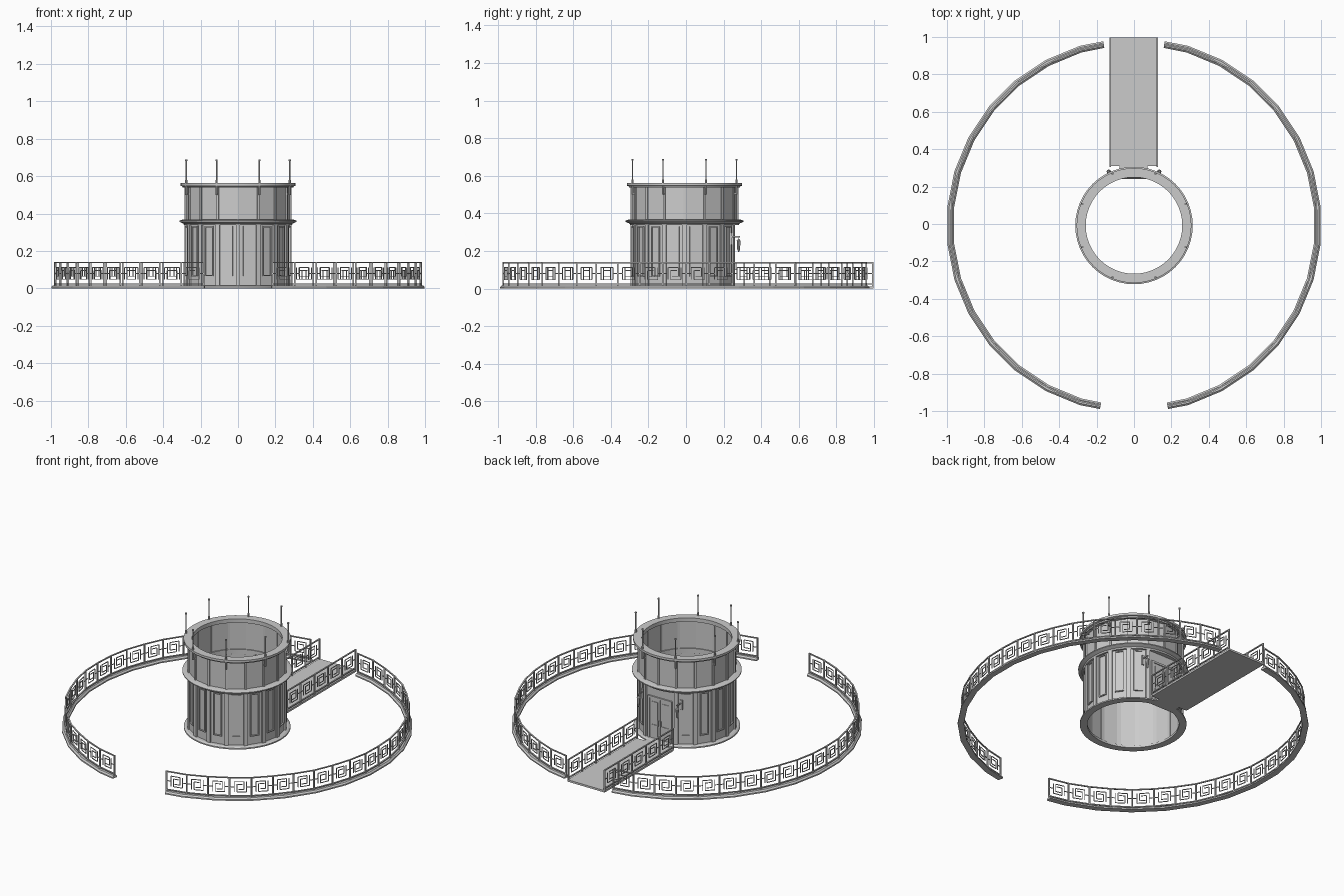
import bpy, bmesh
from math import radians, cos, sin
from mathutils import Vector

if "Cube" in bpy.data.objects:
    bpy.data.objects.remove(bpy.data.objects["Cube"])

CY = -0.008            # centre of the round parts in y
H = 5.625              # half a facet of the 32-sided outer ring


def finish(name, bm, smooth=False):
    bmesh.ops.recalc_face_normals(bm, faces=bm.faces)
    me = bpy.data.meshes.new(name)
    bm.to_mesh(me)
    bm.free()
    ob = bpy.data.objects.new(name, me)
    bpy.context.collection.objects.link(ob)
    if smooth:
        bpy.context.view_layer.objects.active = ob
        ob.select_set(True)
        bpy.ops.object.shade_smooth_by_angle(angle=radians(30))
        ob.select_set(False)
    return ob


def polar(r, a, z):
    return Vector((r * cos(radians(a)), CY + r * sin(radians(a)), z))


def sweep(bm, profile, angles, closed=True, scale=lambda a: 1):
    """Carry a closed (r, z) profile round the centre."""
    rows = [[bm.verts.new(polar(r * scale(a), a, z)) for r, z in profile] for a in angles]
    n, m = len(rows), len(profile)
    for i in range(n if closed else n - 1):
        p, q = rows[i], rows[(i + 1) % n]
        for j in range(m):
            k = (j + 1) % m
            bm.faces.new((p[j], p[k], q[k], q[j]))
    if not closed:
        bm.faces.new(rows[0])
        bm.faces.new(rows[-1])


def beam(bm, p, q, w, h, side=None):
    """Box from p to q, w along side, h across it."""
    p, q = Vector(p), Vector(q)
    d = (q - p).normalized()
    s = Vector(side).normalized() if side else d.cross(Vector((0, 0, 1))).normalized()
    t = d.cross(s)
    v = [[bm.verts.new(c + s * w / 2 * i + t * h / 2 * j)
          for i, j in ((-1, -1), (1, -1), (1, 1), (-1, 1))] for c in (p, q)]
    bm.faces.new(v[0])
    bm.faces.new(v[1])
    for i in range(4):
        k = (i + 1) % 4
        bm.faces.new((v[0][i], v[0][k], v[1][k], v[1][i]))


def ring(name, profile, n=48):
    bm = bmesh.new()
    sweep(bm, profile, [360 * i / n for i in range(n)])
    return finish(name, bm, True)


# Interlocking fret, half of it; the other half is turned about the panel centre
FRET = [((0, .08), (.22, .08)), ((.22, .048), (.22, .112)), ((.22, .112), (.66, .112)),
        ((.66, .112), (.66, .064)), ((.66, .064), (.4, .064))]


def railing(name, pts):
    bm = bmesh.new()
    for p, q in zip(pts, pts[1:]):
        n = (q - p).cross(Vector((0, 0, 1)))
        at = lambda u, z: p.lerp(q, u) + Vector((0, 0, z))
        for z in (.024, .138):
            beam(bm, at(0, z), at(1, z), .008, .006, n)
        for a, b in FRET:
            beam(bm, at(*a), at(*b), .004, .004, n)
            beam(bm, at(1 - a[0], .16 - a[1]), at(1 - b[0], .16 - b[1]), .004, .004, n)
    for p in pts:
        beam(bm, p + Vector((0, 0, .01)), p + Vector((0, 0, .141)), .008, .008, (1, 0, 0))
    return finish(name, bm)


# Outer kerb and its railing, two arcs with gaps at front and back
def facet(a):
    return cos(radians(H)) / cos(radians((a + H) % (2 * H) - H))


KERB = [(.967, 0), (1.003, 0), (1.003, .008), (.994, .016), (.976, .016), (.967, .008)]
for name, a0, a1 in (("right", -79.5, 80.5), ("left", 99.5, 259.5)):
    corners = [H + 2 * H * i for i in range(-20, 40)]
    angles = [a0] + [a for a in corners if a0 < a < a1] + [a1]
    bm = bmesh.new()
    sweep(bm, KERB, angles, False, facet)
    finish(name + "_kerb", bm)
    N = 22
    pts = []
    for i in range(N + 1):
        a = a0 + .2 + (a1 - a0 - .4) * i / N
        pts.append(polar(.985 * facet(a), a, 0))
    railing(name + "_ring_railing", pts)

# Walkway from the back edge to the door
bm = bmesh.new()
beam(bm, (-.002, .31, .006), (-.002, .998, .006), .258, .012)
beam(bm, (-.002, .24, .006), (-.002, .31, .006), .15, .012)
finish("walkway", bm)
for name, x in (("left", -.128), ("right", .124)):
    railing(name + "_walkway_railing", [Vector((x, .31 + .684 * i / 5, 0)) for i in range(6)])

# Rings of the tower
ring("base_ring", [(.262, 0), (.305, 0), (.305, .008), (.295, .014), (.262, .014)])
ring("middle_ring", [(.262, .338), (.288, .338), (.292, .346), (.314, .356),
                     (.314, .362), (.296, .368), (.262, .368)])
ring("top_ring", [(.258, .538), (.295, .538), (.297, .545), (.307, .548), (.307, .562), (.258, .562)])

# Sixteen-sided walls; the lower one leaves two facets open for the flat door wall
bm = bmesh.new()
sweep(bm, [(.272, .36), (.28, .36), (.28, .545), (.272, .545)], [22.5 * i for i in range(16)])
finish("upper_wall", bm)
bm = bmesh.new()
sweep(bm, [(.272, .008), (.28, .008), (.28, .35), (.272, .35)],
      [112.5 + 22.5 * i for i in range(15)], False)
finish("lower_wall", bm)

# Pilasters on the corners and framed panels on the facets
bm = bmesh.new()
for i in range(16):
    a = 22.5 * i
    tang = (-sin(radians(a)), cos(radians(a)), 0)
    beam(bm, polar(.276, a, .366), polar(.276, a, .54), .012, .02, tang)
    if i != 4:
        beam(bm, polar(.277, a, .01), polar(.277, a, .345), .024, .02, tang)
finish("pilasters", bm)
bm = bmesh.new()
for i in range(16):
    if i in (3, 4):
        continue
    a = 11.25 + 22.5 * i
    t = Vector((-sin(radians(a)), cos(radians(a)), 0))
    c = lambda u, z: polar(.275, a, z) + t * u
    for u in (-.024, .024):
        beam(bm, c(u, .065), c(u, .332), .006, .014, t)
    for z in (.068, .329):
        beam(bm, c(-.024, z), c(.024, z), .006, .014, (0, 0, 1))
finish("wall_panel_frames", bm)

# Flat door wall with a double door
Y = .252
bm = bmesh.new()
beam(bm, (0, Y - .003, .008), (0, Y - .003, .345), .216, .008, (1, 0, 0))
finish("door_wall", bm)
bm = bmesh.new()
for x in (-.078, .078):
    beam(bm, (x, Y, .01), (x, Y, .27), .012, .02, (1, 0, 0))
beam(bm, (0, Y, .265), (0, Y, .277), .168, .02, (1, 0, 0))
finish("door_frame", bm)
bm = bmesh.new()
for s in (-1, 1):
    beam(bm, (s * .0365, Y + .002, .012), (s * .0365, Y + .002, .264), .069, .008, (1, 0, 0))
    for z0, z1 in ((.03, .1), (.125, .245)):
        beam(bm, (s * .037, Y + .006, z0), (s * .037, Y + .006, z1), .045, .006, (1, 0, 0))
    beam(bm, (s * .009, Y + .012, .1), (s * .009, Y + .012, .135), .005, .008, (1, 0, 0))
finish("double_door", bm)

# Hanging lanterns beside the door
for name, x in (("left", -.135), ("right", .135)):
    bm = bmesh.new()
    beam(bm, (x, .235, .276), (x, .286, .276), .006, .006)
    beam(bm, (x, .24, .235), (x, .24, .295), .016, .01, (1, 0, 0))
    for r1, r2, z, d in ((.002, .002, .269, .016), (.012, .004, .258, .01),
                         (.007, .01, .228, .05), (.002, .006, .2, .01)):
        res = bmesh.ops.create_cone(bm, cap_ends=True, segments=8, radius1=r1, radius2=r2, depth=d)
        bmesh.ops.translate(bm, verts=res["verts"], vec=(x, .28, z))
    finish(name + "_lantern", bm)

# Eight slim posts round the top
bm = bmesh.new()
for i in range(8):
    a = 22.5 + 45 * i
    for r, z0, z1 in ((.006, .5, .58), (.0035, .58, .685), (.006, .682, .69)):
        res = bmesh.ops.create_cone(bm, cap_ends=True, segments=8, radius1=r, radius2=r, depth=z1 - z0)
        bmesh.ops.translate(bm, verts=res["verts"], vec=polar(.299, a, (z0 + z1) / 2))
    beam(bm, polar(.275, a, .505), polar(.3, a, .505), .006, .006)
finish("roof_posts", bm)
